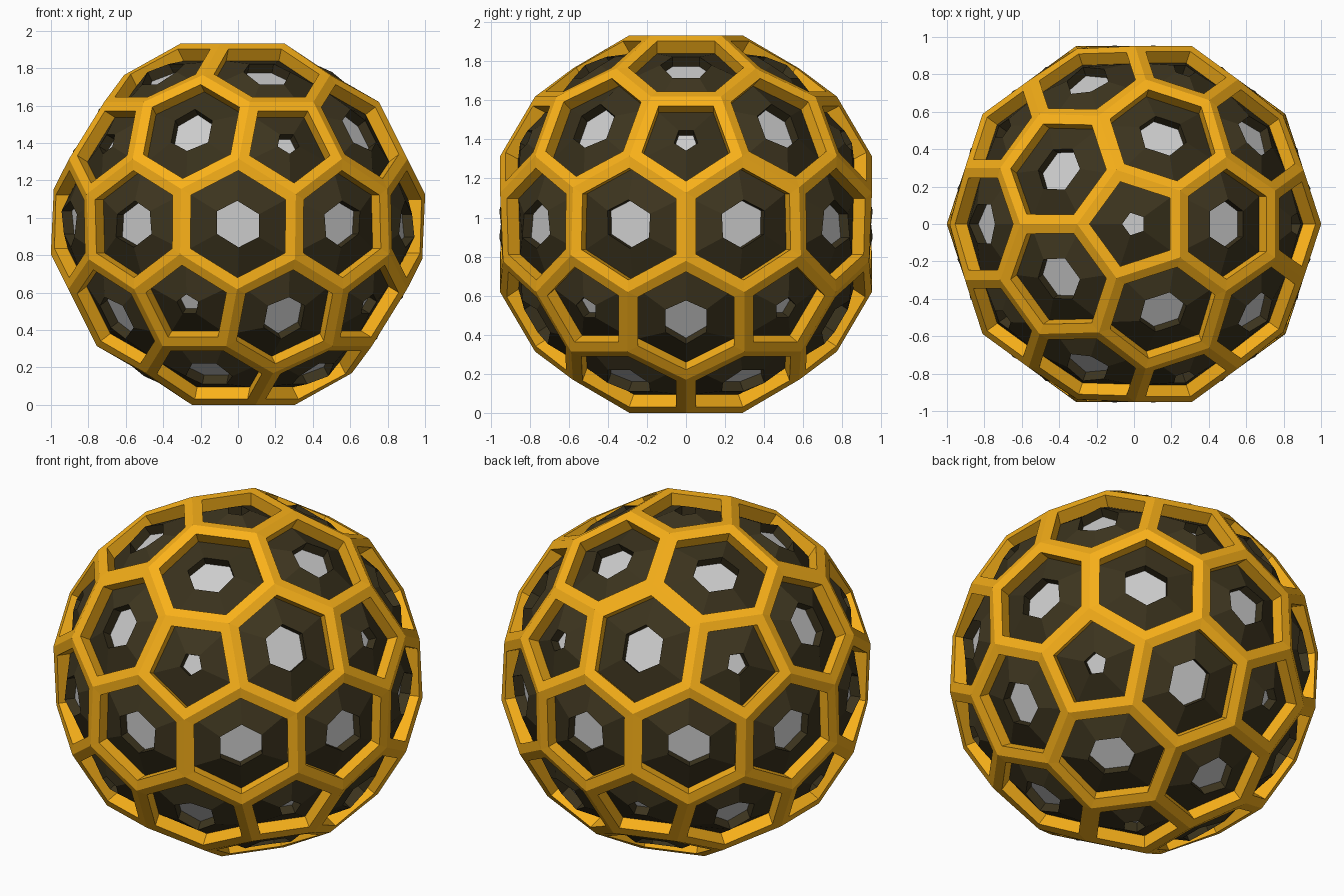
import bpy, bmesh, math
from mathutils import Vector

if "Cube" in bpy.data.objects:
    bpy.data.objects.remove(bpy.data.objects["Cube"])

SCALE = 1.0735      # puts the widest corners at x = +-1
FRAME = 0.054       # width of the frame band around each cell
HOLE = 0.195        # distance from cell edge to the hole rim
WALL = 0.075        # depth of the frame's inner wall
FLOOR = 0.058       # depth of the plate at the bottom of the hole


def material(name, rgb):
    m = bpy.data.materials.new(name)
    m.diffuse_color = (*rgb, 1)
    m.use_nodes = True
    m.node_tree.nodes["Principled BSDF"].inputs["Base Color"].default_value = m.diffuse_color
    return m


def inset(loop, t):
    """Offset a convex loop inward by t on every side."""
    out = []
    n = len(loop)
    for i, p in enumerate(loop):
        a = (loop[i - 1] - p).normalized()
        b = (loop[(i + 1) % n] - p).normalized()
        half = a.angle(b) / 2
        out.append(p + (a + b).normalized() * t / math.sin(half))
    return out


def bridge(bm, lower, upper):
    """Quad strip between two matching loops."""
    n = len(lower)
    a = [bm.verts.new(p) for p in lower]
    b = [bm.verts.new(p) for p in upper]
    for i in range(n):
        j = (i + 1) % n
        bm.faces.new((a[i], a[j], b[j], b[i]))


def finish(bm, name, mat=None):
    bmesh.ops.remove_doubles(bm, verts=bm.verts, dist=1e-4)
    me = bpy.data.meshes.new(name)
    bm.to_mesh(me)
    bm.free()
    ob = bpy.data.objects.new(name, me)
    bpy.context.collection.objects.link(ob)
    if mat:
        me.materials.append(mat)


# Cells are the dual of a 42-vertex icosphere: 12 pentagons, 30 hexagons
ball = bmesh.new()
bmesh.ops.create_icosphere(ball, subdivisions=2, radius=1)
cells = []
for v in ball.verts:
    n = v.co.normalized()
    u = n.orthogonal().normalized()
    w = n.cross(u)
    ring = [f.calc_center_median() * SCALE for f in v.link_faces]
    ring.sort(key=lambda p: math.atan2(p.dot(w), p.dot(u)))
    cells.append((n, ring))
ball.free()
lift = Vector((0, 0, max(p.z for _, ring in cells for p in ring)))

frame, panels, plates = bmesh.new(), bmesh.new(), bmesh.new()
for n, ring in cells:
    ring = [p + lift for p in ring]
    edge = inset(ring, FRAME)
    foot = [p - n * WALL for p in edge]
    rim = inset(ring, HOLE)
    base = [p - n * FLOOR for p in rim]
    # frame band and its inner wall
    bridge(frame, ring, edge)
    bridge(frame, edge, foot)
    # dark panel rising to the hole rim, then the hole wall
    bridge(panels, foot, rim)
    bridge(panels, rim, base)
    # grey plate closing the hole
    plates.faces.new([plates.verts.new(p) for p in base])

finish(frame, "lattice_frame", material("gold", (0.95, 0.44, 0.01)))
finish(panels, "cell_panels", material("dark_brown", (0.045, 0.034, 0.013)))
finish(plates, "cell_plates")
